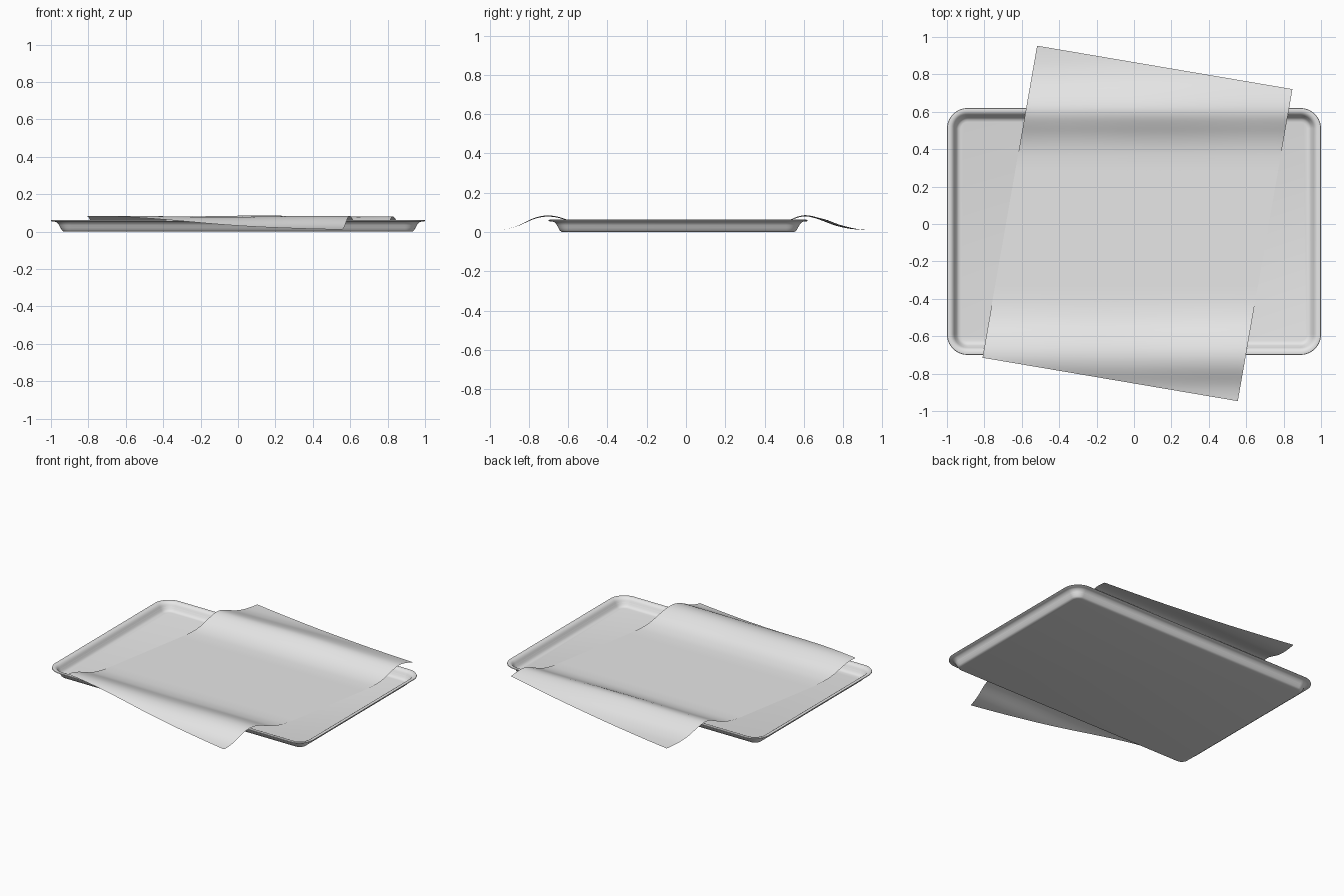
import bpy, bmesh, math
from mathutils import Vector

if "Cube" in bpy.data.objects:
    bpy.data.objects.remove(bpy.data.objects["Cube"])


def make_material(name, rgb):
    m = bpy.data.materials.new(name)
    m.diffuse_color = (*rgb, 1.0)
    m.use_nodes = True
    m.node_tree.nodes["Principled BSDF"].inputs["Base Color"].default_value = m.diffuse_color
    return m


grey = make_material("light grey", (0.8, 0.8, 0.8))


def finish(bm, name, angle):
    me = bpy.data.meshes.new(name)
    bm.to_mesh(me)
    bm.free()
    ob = bpy.data.objects.new(name, me)
    bpy.context.collection.objects.link(ob)
    me.materials.append(grey)
    bpy.ops.object.select_all(action='DESELECT')
    ob.select_set(True)
    bpy.context.view_layer.objects.active = ob
    bpy.ops.object.shade_smooth_by_angle(angle=math.radians(angle))
    return ob


# Rounded rectangle loop, inset from the tray outline
def rounded_loop(bm, inset, z, n=10):
    hx, hy, cy, r = 1.0, 0.66, -0.04, 0.11
    rad = max(r - inset, 0.02)
    verts = []
    for k, (sx, sy) in enumerate([(1, 1), (-1, 1), (-1, -1), (1, -1)]):
        ox = sx * (hx - inset - rad)
        oy = cy + sy * (hy - inset - rad)
        for i in range(n + 1):
            a = math.pi / 2 * (k + i / n)
            verts.append(bm.verts.new((ox + rad * math.cos(a), oy + rad * math.sin(a), z)))
    return verts


# Tray: section runs from the underside, round the rim, to the inner floor
section = [(0.075, 0.0), (0.065, 0.002), (0.058, 0.008), (0.050, 0.022),
           (0.042, 0.037), (0.032, 0.049), (0.020, 0.054), (0.004, 0.055),
           (0.0, 0.058), (0.002, 0.062), (0.008, 0.063), (0.020, 0.062),
           (0.030, 0.057), (0.038, 0.046), (0.045, 0.031), (0.053, 0.017),
           (0.062, 0.009), (0.075, 0.006)]
bm = bmesh.new()
loops = [rounded_loop(bm, i, z) for i, z in section]
for a, b in zip(loops, loops[1:]):
    for j in range(len(a)):
        k = (j + 1) % len(a)
        bm.faces.new((a[j], a[k], b[k], b[j]))
bm.faces.new(loops[0][::-1])
bm.faces.new(loops[-1])
bmesh.ops.recalc_face_normals(bm, faces=bm.faces)
finish(bm, "baking_tray", 50)

# Paper height across the tray, front to back
drape = [(-1.2, 0.010), (-0.95, 0.010), (-0.90, 0.017), (-0.85, 0.032), (-0.79, 0.064),
         (-0.74, 0.080), (-0.70, 0.083), (-0.66, 0.079), (-0.60, 0.060),
         (-0.52, 0.028), (-0.44, 0.013), (-0.36, 0.009), (0.32, 0.009),
         (0.40, 0.014), (0.47, 0.032), (0.54, 0.066), (0.59, 0.085),
         (0.63, 0.083), (0.69, 0.065), (0.78, 0.032), (0.86, 0.016),
         (0.95, 0.010), (1.2, 0.010)]


def height(y):
    for (y0, z0), (y1, z1) in zip(drape, drape[1:]):
        if y0 <= y <= y1:
            return z0 + (z1 - z0) * (y - y0) / (y1 - y0)
    return 0.010


def paper_z(x, y):
    if y > 0.6:
        y = 0.6 + (y - 0.6) * (1 - 0.2 * x)
    z = sum(height(y + d * 0.01) for d in range(-3, 4)) / 7
    # faint ripples where the sheet is lifted
    return z + 0.04 * (z - 0.009) * math.sin(6 * x + 1.5 * y)


# Paper sheet: turned rectangle draped over the two long rims
bm = bmesh.new()
corner = Vector((-0.81, -0.715))
across = Vector((1.365, -0.232))
along = Vector((0.292, 1.668))
NU, NV = 40, 110
grid = []
for j in range(NV + 1):
    row = []
    for i in range(NU + 1):
        p = corner + across * (i / NU) + along * (j / NV)
        row.append(bm.verts.new((p.x, p.y, paper_z(p.x, p.y))))
    grid.append(row)
for j in range(NV):
    for i in range(NU):
        bm.faces.new((grid[j][i], grid[j][i + 1], grid[j + 1][i + 1], grid[j + 1][i]))
finish(bm, "paper_sheet", 60)
